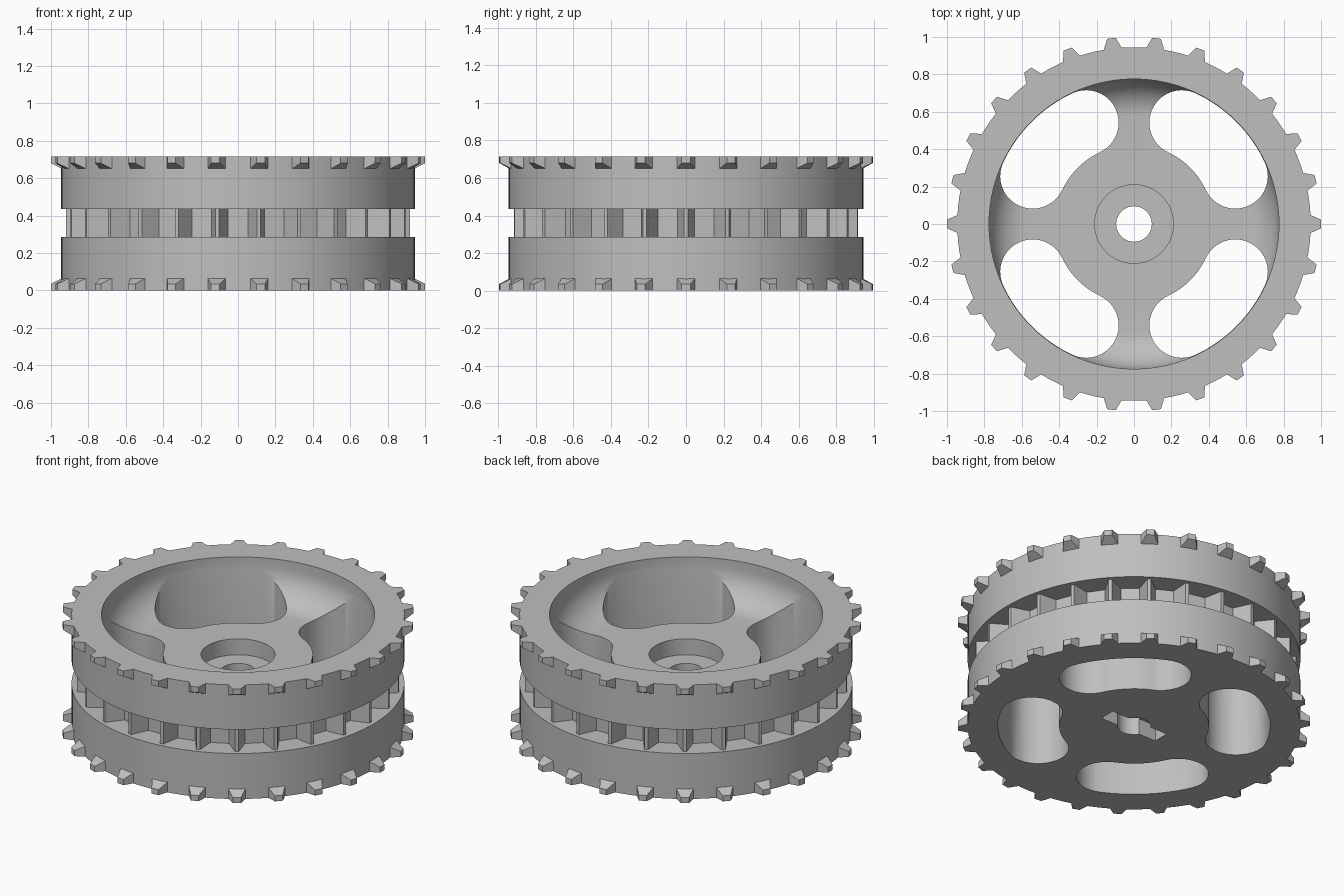
import bpy
import bmesh
from math import sin, cos, pi, radians
from mathutils import Matrix, Vector

if "Cube" in bpy.data.objects:
    bpy.data.objects.remove(bpy.data.objects["Cube"], do_unlink=True)

HEIGHT = 0.715
COUNT = 26
STEP = 2 * pi / COUNT

grey = bpy.data.materials.new("mid_grey")
grey.use_nodes = True
colour = (0.52, 0.52, 0.52, 1)
grey.diffuse_color = colour
grey.node_tree.nodes["Principled BSDF"].inputs["Base Color"].default_value = colour


def make_object(name, bm):
    bmesh.ops.recalc_face_normals(bm, faces=bm.faces)
    mesh = bpy.data.meshes.new(name)
    bm.to_mesh(mesh)
    bm.free()
    mesh.materials.append(grey)
    obj = bpy.data.objects.new(name, mesh)
    bpy.context.collection.objects.link(obj)
    return obj


def polar(r, a):
    return (r * cos(a), r * sin(a))


def add_prism(bm, outline, z0, z1):
    """Extrude a flat outline from z0 to z1."""
    face = bm.faces.new([bm.verts.new((x, y, z0)) for x, y in outline])
    top = bmesh.ops.extrude_face_region(bm, geom=[face])["geom"]
    verts = [v for v in top if isinstance(v, bmesh.types.BMVert)]
    bmesh.ops.translate(bm, verts=verts, vec=(0, 0, z1 - z0))


# Wheel body: turned profile with outer groove, dished web and hub recess
fillet = [(0.575 + 0.2 * cos(a), 0.665 + 0.2 * sin(a))
          for a in [-pi / 2 * i / 14 for i in range(15)]]
profile = [(0.095, 0), (0.945, 0), (0.945, 0.285), (0.795, 0.285),
           (0.795, 0.435), (0.945, 0.435), (0.945, HEIGHT), (0.775, HEIGHT),
           *fillet, (0.21, 0.465), (0.21, 0.365), (0.095, 0.365)]
bm = bmesh.new()
ring = [bm.verts.new((r, 0, z)) for r, z in profile]
edges = [bm.edges.new((ring[i - 1], ring[i])) for i in range(len(ring))]
bmesh.ops.spin(bm, geom=ring + edges, cent=(0, 0, 0), axis=(0, 0, 1),
               angle=2 * pi, steps=130, use_merge=True)
bmesh.ops.remove_doubles(bm, verts=bm.verts, dist=0.0001)
body = make_object("wheel_body", bm)

# Cutters: four kidney openings between the spokes, and the key slot below
MID, HALF, SWEEP = 0.599, 0.174, radians(19.7)


def kidney(centre):
    a0, a1 = centre - SWEEP, centre + SWEEP
    pts = [polar(MID + HALF, a0 + (a1 - a0) * i / 16) for i in range(17)]
    for end, start in ((a1, a1), (a0, a0 + pi)):
        c = Vector(polar(MID, end))
        pts += [tuple(c + Vector(polar(HALF, start + pi * i / 20)))
                for i in range(1, 20)]
        if end == a1:
            pts += [polar(MID - HALF, a1 + (a0 - a1) * i / 16)
                    for i in range(17)]
    return pts


bm = bmesh.new()
for k in range(4):
    add_prism(bm, kidney(pi / 4 + k * pi / 2), -0.1, 0.9)
openings = make_object("opening_cutter", bm)

bm = bmesh.new()
add_prism(bm, [(-0.2, -0.05), (0.2, -0.05), (0.2, 0.05), (-0.2, 0.05)], -0.1, 0.1)
slot = make_object("key_slot_cutter", bm)

bpy.context.view_layer.objects.active = body
for cutter in (openings, slot):
    cutter.hide_render = True
    mod = body.modifiers.new("cut", 'BOOLEAN')
    mod.operation = 'DIFFERENCE'
    mod.solver = 'EXACT'
    mod.object = cutter
    bpy.ops.object.modifier_apply(modifier=mod.name)
    bpy.data.objects.remove(cutter, do_unlink=True)

bpy.ops.object.select_all(action='DESELECT')
body.select_set(True)
bpy.ops.object.shade_smooth_by_angle(angle=radians(30))

# Groove ribs: one ring of flat-floored pockets split by tapered ribs
bm = bmesh.new()
outer, inner = [], []
for k in range(COUNT):
    for r, w in ((0.81, -0.045), (0.92, -0.01), (0.92, 0.01), (0.81, 0.045)):
        turn = Matrix.Rotation(k * STEP, 3, 'Z')
        for loop, radius, width in ((outer, r, w), (inner, 0.785, w)):
            loop.append([bm.verts.new(turn @ Vector((radius, width, z)))
                         for z in (0.283, 0.437)])
for i in range(len(outer)):
    a, b, c, d = outer[i - 1], outer[i], inner[i], inner[i - 1]
    bm.faces.new((a[0], b[0], b[1], a[1]))
    bm.faces.new((d[0], d[1], c[1], c[0]))
    for z in (0, 1):
        bm.faces.new((a[z], b[z], c[z], d[z]))
make_object("groove_ribs", bm)


# Rim teeth: tapered blocks flush with the end face of the wheel
def rim_teeth(name, end, inward):
    bm = bmesh.new()
    for k in range(COUNT):
        turn = Matrix.Rotation(k * STEP, 3, 'Z')
        base, tip = [
            [bm.verts.new(turn @ Vector((r, y, end + inward * z)))
             for y, z in ((-w, 0), (w, 0), (w, h), (-w, h))]
            for r, w, h in ((0.942, 0.049, 0.065), (1.0, 0.023, 0.035))]
        bm.faces.new(base)
        bm.faces.new(tip)
        for i in range(4):
            bm.faces.new((base[i - 1], base[i], tip[i], tip[i - 1]))
    make_object(name, bm)


rim_teeth("lower_rim_teeth", 0, 1)
rim_teeth("upper_rim_teeth", HEIGHT, -1)
